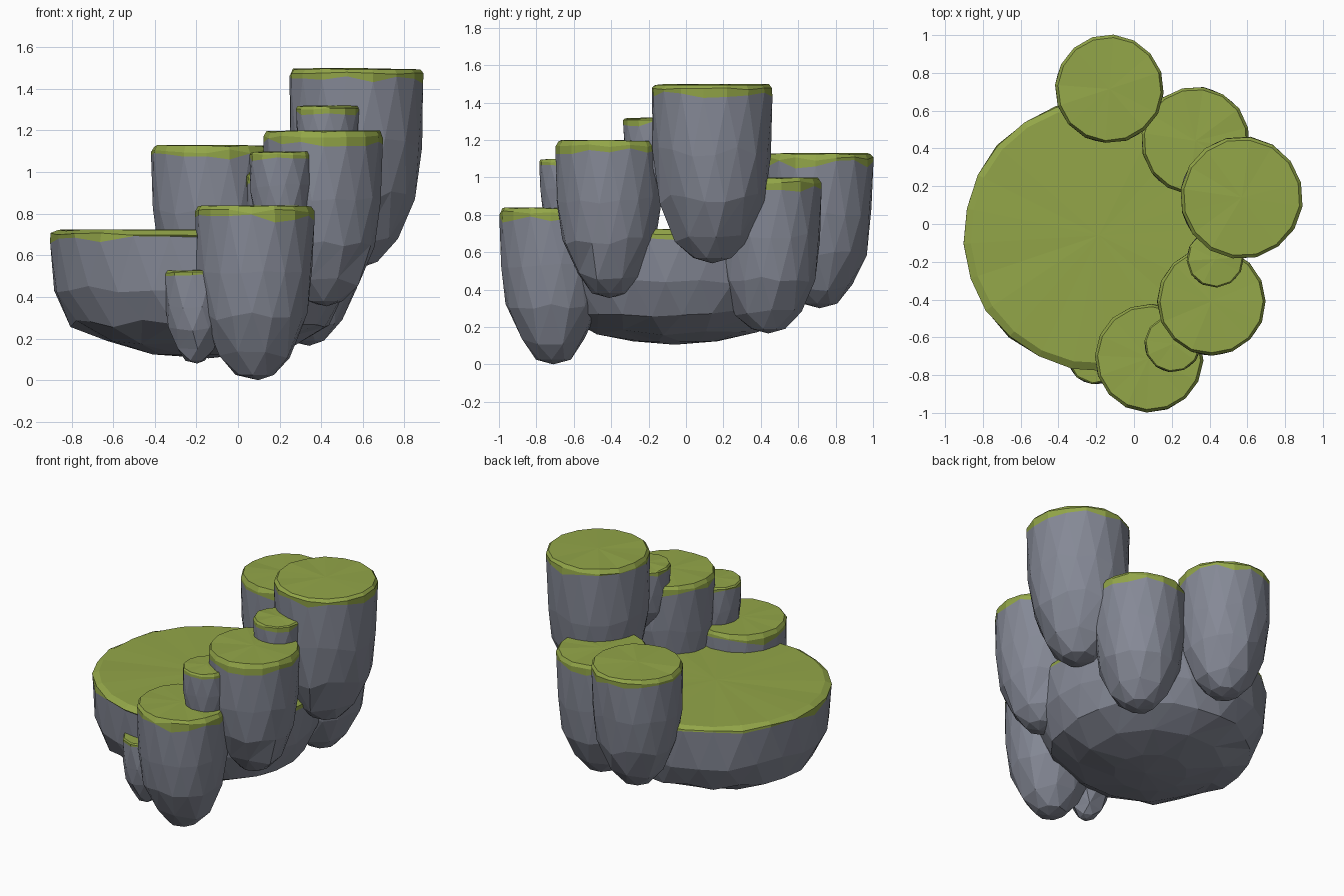
import bpy, bmesh, math, random

if "Cube" in bpy.data.objects:
    bpy.data.objects.remove(bpy.data.objects["Cube"])

random.seed(4)


def material(name, rgb):
    m = bpy.data.materials.new(name)
    m.diffuse_color = (*rgb, 1)
    m.use_nodes = True
    m.node_tree.nodes["Principled BSDF"].inputs["Base Color"].default_value = m.diffuse_color
    return m


ROCK = material("grey rock", (0.235, 0.25, 0.305))
GRASS = material("moss green", (0.29, 0.38, 0.065))

# profiles: (height fraction, radius fraction), bottom to rim
COLUMN = [(0.03, 0.33), (0.14, 0.62), (0.36, 0.88), (0.62, 0.985)]
PLATEAU = [(0.03, 0.32), (0.11, 0.63), (0.27, 0.87), (0.54, 0.98)]


def rock(name, x, y, r, bottom, top, sides, profile=COLUMN, drip=0.06, jitter=0.03):
    """Faceted boulder with rounded base, flat grassy top and uneven moss edge."""
    bm = bmesh.new()
    h = top - bottom
    turn = random.uniform(0, 1)

    def ring(count, offset, rad, z, jz, jr):
        vs = []
        for i in range(count):
            a = 2 * math.pi * (i + offset) / count
            q = r * rad * (1 + random.uniform(-jr, jr * 0.3))
            vs.append(bm.verts.new((x + q * math.cos(a), y + q * math.sin(a),
                                    z + random.uniform(-jz, jz))))
        return vs

    rings = []
    for k, (t, rad) in enumerate(profile):
        count = sides // 2 if k < 2 else sides
        rings.append(ring(count, turn + 0.5 * (k % 2), rad, bottom + t * h,
                          h * 0.03 * min(1, k), jitter))
    # moss edge, rim and top outline
    moss_edge = ring(sides, turn, 1.0, top - drip, drip * 0.4, 0.01)
    rim = ring(sides, turn, 1.0, top - drip * 0.5, drip * 0.18, 0.01)
    crown = ring(sides, turn, 0.95, top - 0.004, 0.004, 0.01)
    rings += [moss_edge, rim, crown]

    tip = bm.verts.new((x + r * 0.06, y, bottom))
    first = rings[0]
    for i in range(len(first)):
        bm.faces.new((tip, first[(i + 1) % len(first)], first[i]))

    # stitch neighbouring rings by angle with triangles
    def angle(v):
        return math.atan2(v.co.y - y, v.co.x - x) % (2 * math.pi)

    for lo, hi in zip(rings, rings[1:]):
        if hi in (rim, crown):
            for i in range(sides):
                j = (i + 1) % sides
                bm.faces.new((lo[i], lo[j], hi[j], hi[i])).material_index = 1
            continue
        lo, hi = sorted(lo, key=angle), sorted(hi, key=angle)
        n, m, i, j = len(lo), len(hi), 0, 0
        while i < n or j < m:
            a_lo = angle(lo[(i + 1) % n]) + 2 * math.pi * ((i + 1) // n)
            a_hi = angle(hi[(j + 1) % m]) + 2 * math.pi * ((j + 1) // m)
            if j >= m or (i < n and a_lo < a_hi):
                bm.faces.new((lo[i % n], lo[(i + 1) % n], hi[j % m]))
                i += 1
            else:
                bm.faces.new((lo[i % n], hi[(j + 1) % m], hi[j % m]))
                j += 1

    # flat top
    mid = bm.verts.new((x, y, top))
    for i in range(sides):
        bm.faces.new((crown[i], crown[(i + 1) % sides], mid)).material_index = 1

    bmesh.ops.recalc_face_normals(bm, faces=bm.faces)
    mesh = bpy.data.meshes.new(name)
    bm.to_mesh(mesh)
    bm.free()
    mesh.materials.append(ROCK)
    mesh.materials.append(GRASS)
    ob = bpy.data.objects.new(name, mesh)
    bpy.context.collection.objects.link(ob)
    return ob


# wide base plateau
rock("plateau", -0.185, -0.06, 0.72, 0.105, 0.725, 24, PLATEAU, 0.05, 0.02)

# ring of tall columns, stepping up and around
rock("back_column", -0.13, 0.715, 0.288, 0.30, 1.13, 16)
rock("back_right_column", 0.325, 0.44, 0.288, 0.165, 1.0, 16)
rock("tallest_column", 0.57, 0.14, 0.325, 0.54, 1.5, 16)
rock("right_column", 0.41, -0.41, 0.288, 0.355, 1.2, 16)
rock("front_column", 0.08, -0.71, 0.288, 0.0, 0.84, 16)

# small stepping stones between the columns
rock("upper_step", 0.43, -0.185, 0.152, 0.87, 1.32, 12, drip=0.035)
rock("middle_step", 0.205, -0.635, 0.15, 0.65, 1.1, 12, drip=0.035)
rock("lower_step", -0.205, -0.70, 0.15, 0.08, 0.53, 10, drip=0.025)
